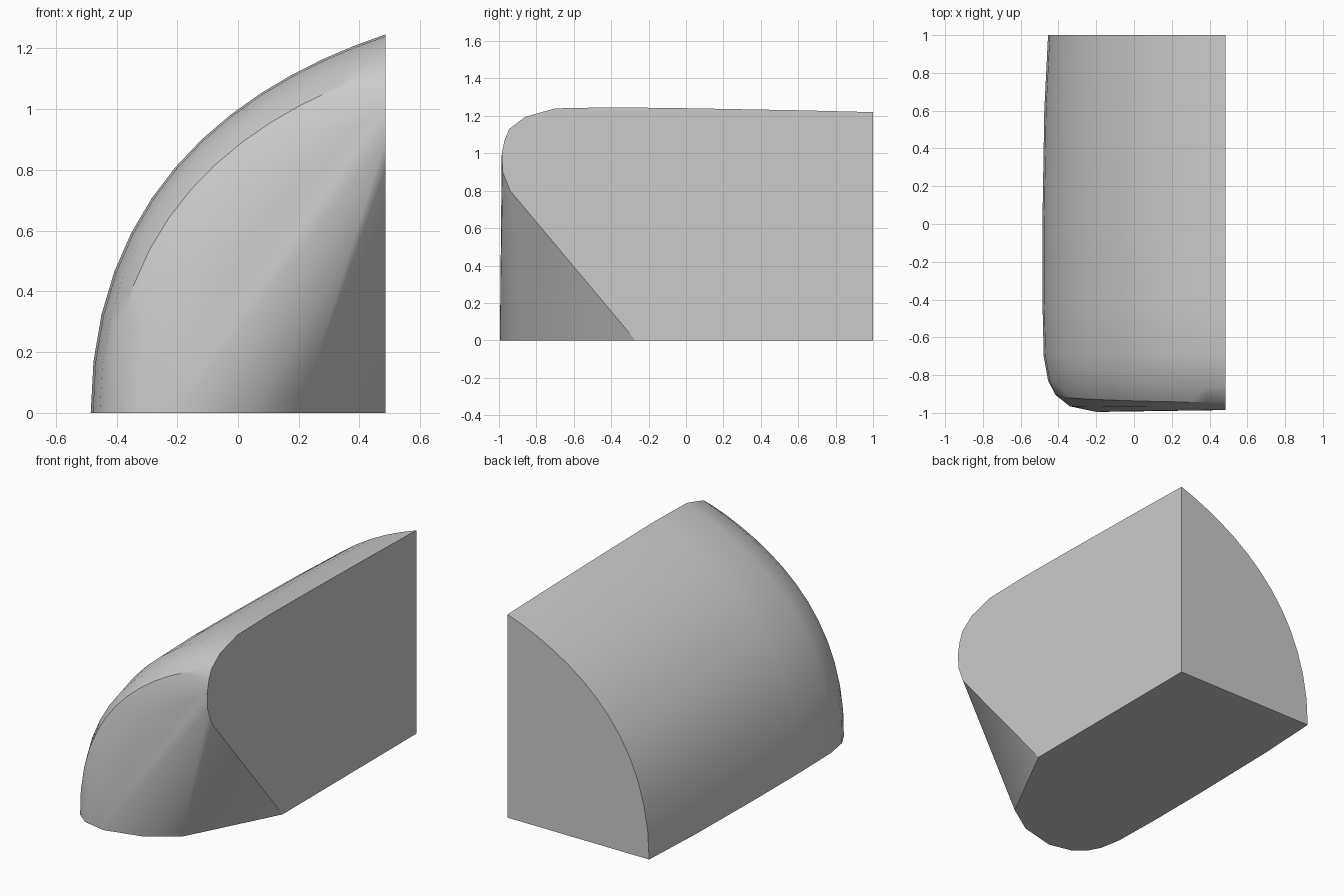
import bpy, bmesh, math

cube = bpy.data.objects.get("Cube")
if cube:
    bpy.data.objects.remove(cube, do_unlink=True)

AXIS = 0.485     # x of the flat inner side
STEPS = 13       # segments along the curved cross-section

# Each row runs from the base edge (x, y) up to the inner side (y, z);
# the last number is how far the row bulges from a straight line.
ROWS = [
    (-0.455, 1.0, 1.0, 1.22, 1),
    (-0.475, 0.6, 0.6, 1.23, 1),
    (-0.485, 0.0, 0.0, 1.241, 1),
    (-0.485, -0.4, -0.4, 1.246, 1),
    (-0.478, -0.7, -0.7, 1.24, 1),
    (-0.455, -0.83, -0.86, 1.195, 1),
    (-0.415, -0.905, -0.945, 1.13, 1),
    (-0.34, -0.965, -0.97, 1.07, 0.85),
    (-0.2, -0.995, -0.985, 1.0, 0.6),
    (0.02, -0.94, -0.98, 0.9, 0.3),
    (0.2, -0.82, -0.94, 0.8, 0),
]


def arc(t):
    """Cross-section curve from (1, 0) at the base to (0, 1) at the top."""
    s = 1 - t
    b = (s**3, 3 * s * s * t, 3 * s * t * t, t**3)
    return b[0] + b[1] + 0.45 * b[2], 0.616 * b[1] + 0.883 * b[2] + b[3]


def row_points(x, y0, y1, height, bulge):
    for i in range(STEPS + 1):
        t = i / STEPS
        u, v = arc(t)
        u = bulge * u + (1 - bulge) * (1 - t)
        v = bulge * v + (1 - bulge) * t
        yield AXIS - (AXIS - x) * u, y0 + (y1 - y0) * v, height * v


# Convex shell around all rows, with the flat inner corners
bm = bmesh.new()
for row in ROWS:
    for p in row_points(*row):
        bm.verts.new(p)
for p in ((AXIS, 1, 0), (AXIS, -0.27, 0)):
    bm.verts.new(p)
hull = bmesh.ops.convex_hull(bm, input=bm.verts[:])
unused = {g for g in hull["geom_interior"] + hull["geom_unused"]
          if isinstance(g, bmesh.types.BMVert)}
bmesh.ops.delete(bm, geom=list(unused), context="VERTS")

# Merge the flat sides into single faces
bmesh.ops.dissolve_limit(bm, angle_limit=math.radians(0.3),
                         verts=bm.verts[:], edges=bm.edges[:])
bmesh.ops.recalc_face_normals(bm, faces=bm.faces[:])
mesh = bpy.data.meshes.new("rounded_quarter_block")
bm.to_mesh(mesh)
bm.free()

block = bpy.data.objects.new("rounded_quarter_block", mesh)
bpy.context.collection.objects.link(block)

# Plain grey surface
grey = bpy.data.materials.new("plain_grey")
grey.use_nodes = True
grey.diffuse_color = (0.6, 0.6, 0.6, 1)
grey.node_tree.nodes["Principled BSDF"].inputs["Base Color"].default_value = (0.6, 0.6, 0.6, 1)
mesh.materials.append(grey)

bpy.ops.object.select_all(action="DESELECT")
block.select_set(True)
bpy.context.view_layer.objects.active = block
bpy.ops.object.shade_smooth_by_angle(angle=math.radians(32))
